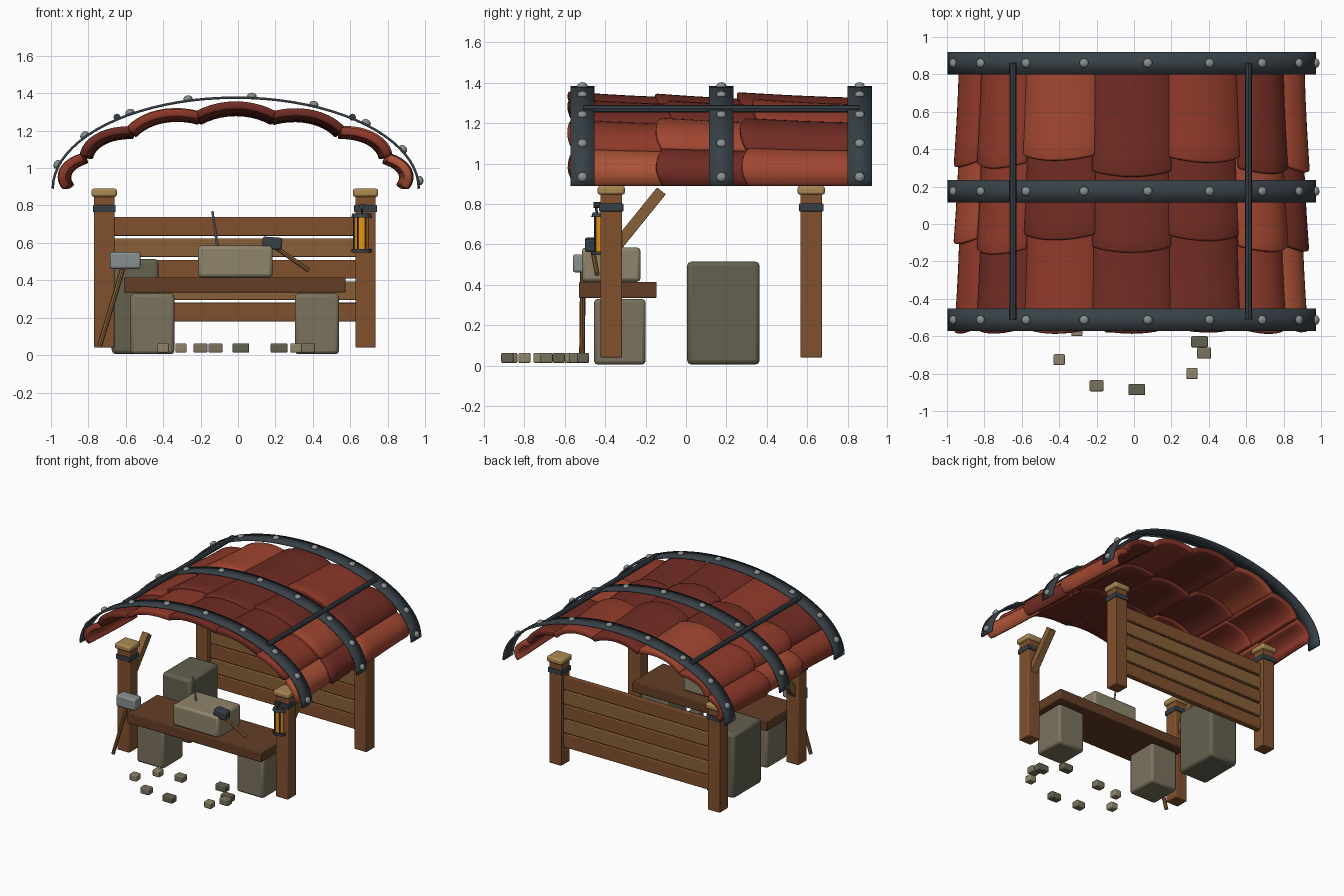
import bpy, bmesh, math, random
from mathutils import Vector, Matrix, Euler

if "Cube" in bpy.data.objects:
    bpy.data.objects.remove(bpy.data.objects["Cube"])
random.seed(4)


def mat(name, r, g, b):
    m = bpy.data.materials.new(name)
    m.diffuse_color = [(c / 255) ** 2.2 for c in (r, g, b)] + [1]
    m.use_nodes = True
    m.node_tree.nodes["Principled BSDF"].inputs["Base Color"].default_value = m.diffuse_color
    return m


WOOD, PLANK = mat("wood", 128, 82, 50), mat("light_wood", 135, 96, 58)
BENCH, CAP = mat("dark_wood", 100, 64, 42), mat("pale_wood", 170, 136, 84)
IRON, STEEL = mat("iron", 58, 66, 72), mat("steel", 135, 142, 142)
STONE, DARK, PALE = mat("stone", 122, 114, 94), mat("dark_stone", 100, 97, 80), mat("pale_stone", 142, 132, 108)
AMBER = mat("amber_glass", 232, 145, 30)
REDS = [mat("tile_a", 160, 72, 52), mat("tile_b", 142, 60, 46), mat("tile_c", 112, 48, 40), mat("tile_d", 172, 84, 58)]


def finish(name, bm, m, bevel=0, seg=2, thick=0):
    me = bpy.data.meshes.new(name)
    bm.to_mesh(me)
    bm.free()
    ob = bpy.data.objects.new(name, me)
    bpy.context.collection.objects.link(ob)
    me.materials.append(m)
    if thick:
        s = ob.modifiers.new("thickness", 'SOLIDIFY')
        s.thickness, s.offset = thick, -1
    if bevel:
        b = ob.modifiers.new("bevel", 'BEVEL')
        b.width, b.segments, b.limit_method = bevel, seg, 'ANGLE'
        b.angle_limit = math.radians(50)
    bpy.ops.object.select_all(action='DESELECT')
    ob.select_set(True)
    bpy.context.view_layer.objects.active = ob
    bpy.ops.object.shade_smooth_by_angle(angle=math.radians(35))
    return ob


def box(name, c, size, m, bevel=0.006, rot=(0, 0, 0), seg=2):
    bm = bmesh.new()
    bmesh.ops.create_cube(bm, size=1, matrix=Matrix.LocRotScale(Vector(c), Euler(rot), Vector(size)))
    return finish(name, bm, m, bevel, seg)


def span(name, x, y, z, m, bevel=0.006):
    """Box given by its low and high limits on each axis."""
    return box(name, [sum(p) / 2 for p in (x, y, z)], [p[1] - p[0] for p in (x, y, z)], m, bevel)


def rod(name, p, q, r, m, sides=8, r2=None):
    p, q = Vector(p), Vector(q)
    bm = bmesh.new()
    bmesh.ops.create_cone(bm, cap_ends=True, segments=sides, radius1=r, radius2=r if r2 is None else r2,
                          depth=(q - p).length,
                          matrix=Matrix.Translation((p + q) / 2) @ (q - p).to_track_quat('Z', 'Y').to_matrix().to_4x4())
    return finish(name, bm, m)


def sheet(name, fn, nu, nv, m, thick, bevel):
    """Curved panel sampled from fn(u, v), thickened inward."""
    bm = bmesh.new()
    g = [[bm.verts.new(fn(i / nu, j / nv)) for j in range(nv + 1)] for i in range(nu + 1)]
    for i in range(nu):
        for j in range(nv):
            bm.faces.new((g[i][j], g[i][j + 1], g[i + 1][j + 1], g[i + 1][j]))
    return finish(name, bm, m, bevel, 2, thick)


# posts, iron bands, caps and braces
for sx, x in (("left", -0.715), ("right", 0.682)):
    for sy, y in (("front", -0.37), ("back", 0.62)):
        n = f"{sy}_{sx}_post"
        box(n, (x, y, 0.445), (0.108, 0.108, 0.81), WOOD)
        box(n + "_band", (x, y, 0.783), (0.122, 0.122, 0.038), IRON, 0.004)
        box(n + "_cap", (x, y, 0.868), (0.135, 0.135, 0.044), CAP, 0.012)
    box(f"{sx}_brace", (x, -0.235, 0.725), (0.055, 0.055, 0.36), PLANK, 0.004, (-0.68, 0, 0))

# back wall planks
for k in range(5):
    z = 0.23 + k * 0.1145
    box(f"wall_plank_{k}", (-0.016, 0.62, z), (1.31, 0.045, 0.1), PLANK if k % 2 else WOOD, 0.005)

# stone workbench
span("bench_top", (-0.61, 0.575), (-0.53, -0.145), (0.335, 0.415), BENCH)
span("bench_support_left", (-0.575, -0.34), (-0.455, -0.2), (0.005, 0.33), STONE, 0.018)
span("bench_support_right", (0.305, 0.54), (-0.455, -0.2), (0.005, 0.33), STONE, 0.018)
span("large_stone", (-0.675, -0.425), (0.005, 0.365), (0.005, 0.515), DARK, 0.022)
span("carved_block", (-0.215, 0.185), (-0.515, -0.225), (0.415, 0.585), PALE, 0.018)

# tools
rod("chisel", (-0.108, -0.37, 0.57), (-0.137, -0.37, 0.77), 0.008, STEEL, 8, 0.006)
box("hammer_head", (0.183, -0.465, 0.598), (0.105, 0.07, 0.065), IRON, 0.01, (0, 0.08, 0))
rod("hammer_handle", (0.18, -0.465, 0.59), (0.38, -0.44, 0.452), 0.012, PLANK)
box("sledge_head", (-0.603, -0.515, 0.506), (0.165, 0.09, 0.09), STEEL, 0.012)
rod("sledge_handle", (-0.74, -0.515, 0.05), (-0.605, -0.51, 0.5), 0.014, PLANK)

# loose stone chips
for k, (x, y) in enumerate([(-0.40, -0.725), (-0.20, -0.865), (0.015, -0.885), (0.31, -0.80), (0.375, -0.69),
                            (0.35, -0.63), (-0.305, -0.57), (-0.12, -0.55), (0.22, -0.51)]):
    box(f"stone_chip_{k}", (x, y, 0.038), (0.06 + 0.015 * (k % 3), 0.06, 0.05), (PALE, STONE, DARK)[k % 3], 0.007)

# lantern on the front right post
lx, ly = 0.662, -0.412
rod("lantern_base", (lx, ly, 0.548), (lx, ly, 0.566), 0.056, IRON, 12)
rod("lantern_glass", (lx, ly, 0.566), (lx, ly, 0.735), 0.04, AMBER, 12)
rod("lantern_lid", (lx, ly, 0.735), (lx, ly, 0.757), 0.058, IRON, 12, 0.05)
for k in range(6):
    a = k * math.pi / 3
    bx, by = lx + 0.044 * math.cos(a), ly + 0.044 * math.sin(a)
    rod(f"lantern_bar_{k}", (bx, by, 0.56), (bx, by, 0.74), 0.005, IRON, 6)
rod("lantern_hook", (lx, -0.40, 0.795), (lx, -0.458, 0.795), 0.015, IRON)
rod("lantern_hanger", (lx, -0.448, 0.795), (lx, -0.44, 0.75), 0.006, IRON, 6)

CX, CZ = -0.012, 0.89


def arch(t, a, b, y):
    return Vector((CX + a * math.cos(t), y, CZ + b * math.sin(t)))


# overlapping barrel tiles: seven columns round the arch, three rows
for c in range(7):
    t0, t1 = math.pi * c / 7, math.pi * (c + 1) / 7
    shift = random.uniform(-0.05, 0.05)
    rows = [(-0.575 - 0.02 * random.random(), -0.02 + shift), (-0.12 + shift, 0.42 + shift),
            (0.31 + shift + random.uniform(-0.03, 0.03), 0.86 + 0.05 * random.random())]
    for r, (yf, yb) in enumerate(rows):
        wob = random.uniform(-0.006, 0.006)

        def tile(u, v):
            t = t0 - 0.012 + (t1 - t0 + 0.024) * u
            w = 1 - (2 * u - 1) ** 2
            lift = 0.048 + 0.042 * w + 0.028 * (1 - v) ** 1.5 + wob
            return arch(t, 0.845 + lift, 0.345 + lift, yf + 0.03 * (1 - w) * (1 - v) + (yb - yf) * v)
        sheet(f"roof_tile_{c}_{r}", tile, 10, 6, random.choice(REDS), 0.042, 0.01)

# iron straps over the roof with domed rivets
for s, y in (("front", -0.513), ("middle", 0.175), ("back", 0.86)):
    sheet(f"{s}_strap", lambda u, v: arch(math.pi * u, 0.985, 0.493, y + 0.12 * (v - 0.5)), 40, 1, IRON, 0.013, 0)
    for k in range(9):
        t = math.radians(5 + 20 * k)
        nrm = Vector((math.cos(t) / 0.985, 0, math.sin(t) / 0.493)).normalized()
        bm = bmesh.new()
        bmesh.ops.create_uvsphere(bm, u_segments=12, v_segments=8, radius=1, matrix=Matrix.LocRotScale(
            arch(t, 0.985, 0.493, y) + nrm * 0.004, nrm.to_track_quat('Z', 'Y'), Vector((0.025, 0.025, 0.018))))
        finish(f"{s}_strap_rivet_{k}", bm, STEEL)

# long rods tying the straps together
for s, x in (("left", -0.647), ("right", 0.612)):
    rod(f"{s}_tie_rod", (x, -0.51, 1.272), (x, 0.86, 1.272), 0.019, IRON)
